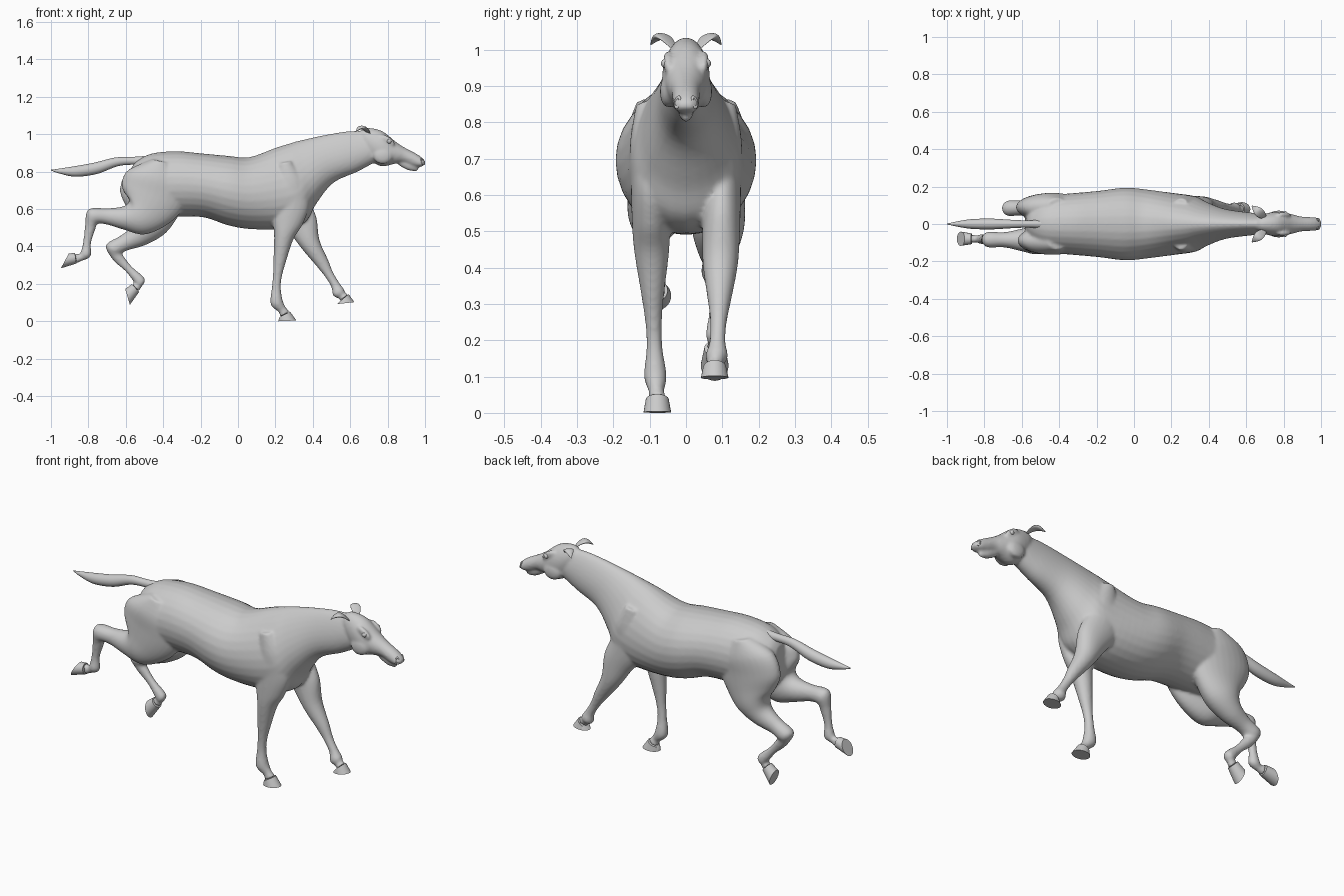
import bpy, bmesh, math
from mathutils import Vector, Matrix

if "Cube" in bpy.data.objects:
    bpy.data.objects.remove(bpy.data.objects["Cube"])


def sec(fx, fz, bx, bz, w, y=0.0, e=0.0):
    """Ring from two side-profile points, a half width, a centre y and a top taper."""
    c = Vector(((fx + bx) / 2, y, (fz + bz) / 2))
    return c, Vector((0, w, 0)), Vector(((fx - bx) / 2, 0, (fz - bz) / 2)), e


def limb(joints, radii, widest, y0=0.0, y1=0.0):
    """Rings square to a centreline drawn in the side view."""
    rings, last = [], len(joints) - 1
    for i, ((x, z), r) in enumerate(zip(joints, radii)):
        a, b = joints[max(i - 1, 0)], joints[min(i + 1, last)]
        front = Vector((a[1] - b[1], 0, b[0] - a[0])).normalized()
        y = y0 + (y1 - y0) * i / last
        rings.append((Vector((x, y, z)), Vector((0, min(.92 * r, widest), 0)), front * r, 0.0))
    return rings


def catmull(a, b, c, d, t):
    return 0.5 * (2 * b + (c - a) * t + (2 * a - 5 * b + 4 * c - d) * t * t
                  + (3 * b - a - 3 * c + d) * t ** 3)


def loft(bm, rings, steps=5, n=28):
    path, last = [], len(rings) - 1
    for i in range(last):
        four = [rings[max(0, min(last, i + k))] for k in (-1, 0, 1, 2)]
        for s in range(steps):
            path.append([catmull(*[r[j] for r in four], s / steps) for j in range(4)])
    path.append(rings[-1])
    loops = []
    for c, u, v, e in path:
        angles = [2 * math.pi * k / n for k in range(n)]
        loops.append([bm.verts.new(c + u * math.cos(a) * (1 - e * math.sin(a)) + v * math.sin(a))
                      for a in angles])
    for p, q in zip(loops, loops[1:]):
        for k in range(n):
            bm.faces.new((p[k], p[(k + 1) % n], q[(k + 1) % n], q[k]))
    bm.faces.new(loops[0][::-1])
    bm.faces.new(loops[-1])


def blob(bm, place, size, pitch):
    m = Matrix.Translation(place) @ Matrix.Rotation(pitch, 4, 'Y') @ Matrix.Diagonal((*size, 1))
    bmesh.ops.create_uvsphere(bm, u_segments=20, v_segments=12, radius=1, matrix=m)


def finish(bm, name, angle=50):
    bmesh.ops.recalc_face_normals(bm, faces=bm.faces)
    me = bpy.data.meshes.new(name)
    bm.to_mesh(me)
    bm.free()
    ob = bpy.data.objects.new(name, me)
    bpy.context.collection.objects.link(ob)
    bpy.ops.object.select_all(action='DESELECT')
    ob.select_set(True)
    bpy.context.view_layer.objects.active = ob
    bpy.ops.object.shade_smooth_by_angle(angle=math.radians(angle))
    return ob


def part(name, rings, steps=5):
    bm = bmesh.new()
    loft(bm, rings, steps)
    return finish(bm, name)


body = bmesh.new()

# Trunk and neck from rump to poll, narrowing to a crest along the neck
trunk = [(-.57, .82, -.585, .67, .045), (-.54, .858, -.56, .61, .10),
         (-.46, .897, -.48, .56, .15), (-.33, .909, -.32, .56, .165),
         (-.20, .898, -.18, .555, .177), (-.05, .884, -.05, .512, .194),
         (.06, .877, .08, .492, .184), (.20, .927, .27, .495, .16),
         (.27, .949, .365, .535, .145), (.33, .966, .42, .63, .115),
         (.45, .993, .51, .74, .078), (.58, 1.015, .64, .80, .06), (.70, 1.02, .75, .86, .048)]
loft(body, [sec(*s, 0, max(0, min(.25, .8 * s[0]))) for s in trunk])

# Head, lower lip, cheeks and brows
head = [(.65, 1.015, .70, .91, .04), (.69, 1.034, .715, .857, .055),
        (.77, 1.017, .77, .828, .066), (.85, .955, .84, .842, .052),
        (.90, .924, .885, .846, .04), (.96, .892, .935, .828, .037),
        (.995, .864, .965, .824, .034), (1.004, .842, .985, .828, .02)]
loft(body, [sec(*s) for s in head])
loft(body, limb([(.87, .853), (.92, .829), (.962, .809)], [.022, .024, .010], .03))
for s in (-1, 1):
    blob(body, (.775, s * .05, .885), (.052, .022, .045), 0)
    blob(body, (.80, s * .05, .968), (.045, .013, .02), .6)

# Legs: shared upper joints and radii per pair, one pose per leg, hoof at the end
front_r = [.035, .08, .10, .083, .053, .035, .025, .024, .034, .023, .030]
back_r = [.05, .162, .18, .148, .102, .063, .044, .046, .029, .021, .029, .020, .027]
shoulder = [(.25, .85), (.275, .74), (.28, .63)]
hip = [(-.41, .855), (-.43, .77), (-.453, .68)]
front_right = [(.265, .535), (.245, .45), (.224, .33), (.212, .25),
               (.205, .18), (.207, .10), (.238, .06), (.25, .037)]
front_left = [(.345, .52), (.388, .412), (.452, .31), (.487, .25),
              (.52, .195), (.537, .155), (.557, .137), (.567, .125)]
back_right = [(-.49, .607), (-.54, .557), (-.61, .553), (-.695, .56), (-.775, .56),
              (-.79, .50), (-.807, .42), (-.814, .36), (-.842, .341), (-.868, .337)]
back_left = [(-.455, .60), (-.475, .52), (-.527, .46), (-.605, .42), (-.665, .385),
             (-.645, .345), (-.585, .28), (-.523, .213), (-.535, .19), (-.548, .178)]
for name, side, joints, radii, widest, y0, sole in (
        ("front_right", -1, shoulder + front_right, front_r, .052, .105, (.312, .004, .215, 0)),
        ("front_left", 1, shoulder + front_left, front_r, .052, .105, (.622, .102, .53, .092)),
        ("back_right", -1, hip + back_right, back_r, .074, .09, (-.947, .283, -.905, .362)),
        ("back_left", 1, hip + back_left, back_r, .074, .092, (-.578, .088, -.603, .172))):
    rings = limb(joints, radii, widest, side * y0, side * .079)
    loft(body, rings)
    c, u, v, e = rings[-1]
    part(name + "_hoof", [(c, u * 1.15, v * 1.06, e), sec(*sole, .038, side * .079)], 1)

# Fuse trunk, head and legs into one smooth skin
horse = finish(body, "horse_body", 180)
fuse = horse.modifiers.new("fuse", 'REMESH')
fuse.mode = 'VOXEL'
fuse.voxel_size = 0.0075
fuse.use_smooth_shade = True
relax = horse.modifiers.new("relax", 'SMOOTH')
relax.factor = 0.5
relax.iterations = 6

# Tail streaming backwards
part("tail", limb([(-.48, .858), (-.56, .858), (-.65, .852), (-.76, .818), (-.87, .801),
                   (-.95, .803), (-1.0, .808)], [.027, .021, .024, .031, .028, .014, .002], .032))

for s, side in ((-1, "right"), (1, "left")):
    # Ear laid back and outwards, leaf shaped
    ear = []
    for t in [i / 6 for i in range(7)]:
        r = .025 * math.sin(math.pi * (.15 + .83 * t))
        centre = Vector((.70 - .07 * t, s * (.035 + .062 * t), 1.006 + .03 * math.sin(2.9 * t)))
        ear.append((centre, Vector((.68, s * .73, 0)) * r, Vector((-.1, s * .15, .4)) * r, 0.0))
    part(side + "_ear", ear)
    # Eye
    bpy.ops.mesh.primitive_uv_sphere_add(segments=20, ring_count=12, radius=.013,
                                         location=(.808, s * .056, .962))
    bpy.context.object.name = side + "_eye"
    bpy.ops.object.shade_smooth()
    # Nostril rim
    bpy.ops.mesh.primitive_torus_add(major_radius=.011, minor_radius=.004, major_segments=20,
                                     minor_segments=8, location=(.985, s * .023, .855),
                                     rotation=(0, math.radians(75), s * math.radians(40)))
    bpy.context.object.name = side + "_nostril"
    bpy.context.object.scale = (1.3, .75, 1)
    bpy.ops.object.shade_smooth()
